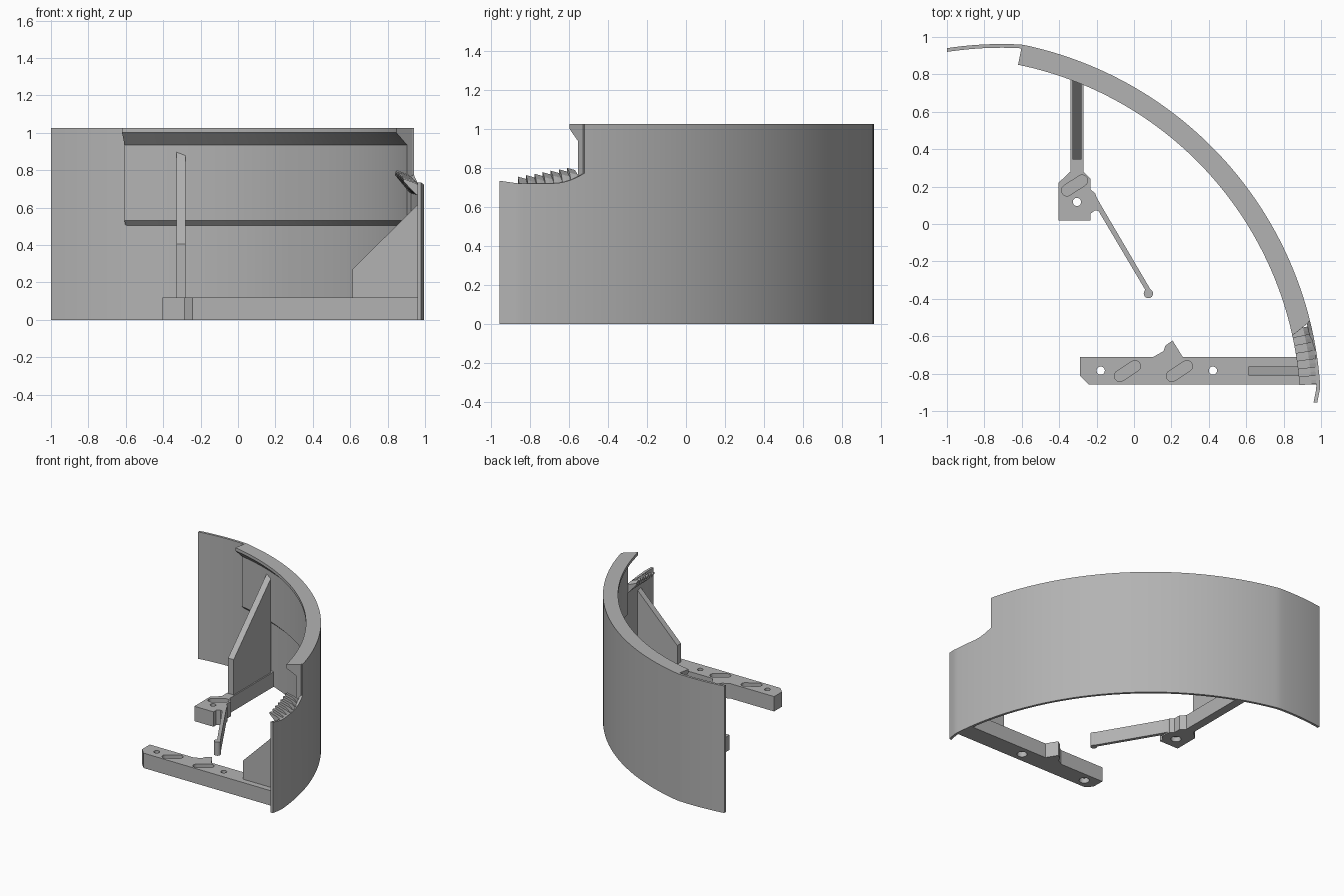
import bpy, bmesh, math
from mathutils import Vector

cube = bpy.data.objects.get("Cube")
if cube:
    bpy.data.objects.remove(cube, do_unlink=True)

grey = bpy.data.materials.new("plain_grey")
grey.use_nodes = True
COLOUR = (0.45, 0.45, 0.45, 1)
grey.diffuse_color = COLOUR
grey.node_tree.nodes["Principled BSDF"].inputs["Base Color"].default_value = COLOUR

R = 2.0        # outer wall radius, swept about (-1, -1)
SKIN = 0.02    # thin wall thickness
NOTCH = 13.9   # angle where the tall wall stops
STEP = 78.4    # angle where the inner liner stops


def make(name, bm):
    bmesh.ops.recalc_face_normals(bm, faces=bm.faces)
    mesh = bpy.data.meshes.new(name)
    bm.to_mesh(mesh)
    bm.free()
    obj = bpy.data.objects.new(name, mesh)
    obj.data.materials.append(grey)
    bpy.context.collection.objects.link(obj)
    return obj


def loft(name, rings):
    """Skin matching closed sections and cap both ends."""
    bm = bmesh.new()
    rings = [[bm.verts.new(p) for p in ring] for ring in rings]
    for a, b in zip(rings, rings[1:]):
        for i in range(len(a)):
            j = (i + 1) % len(a)
            bm.faces.new((a[i], a[j], b[j], b[i]))
    bm.faces.new(rings[0])
    bm.faces.new(rings[-1])
    return make(name, bm)


def prism(name, outline, z0, z1):
    return loft(name, [[(x, y, z) for x, y in outline] for z in (z0, z1)])


def polar(r, deg, z):
    a = math.radians(deg)
    return (r * math.cos(a) - 1, r * math.sin(a) - 1, z)


def sweep(name, start, end, steps, section):
    angles = [start + (end - start) * i / steps for i in range(steps + 1)]
    return loft(name, [[polar(*p) for p in section(a)] for a in angles])


def capsule(cx, cy, dx, dy, r, n=12):
    """Outline of a slot whose end centres sit at +-(dx, dy)."""
    base = math.atan2(dy, dx)
    pts = []
    for side, turn in ((1, -math.pi / 2), (-1, math.pi / 2)):
        for i in range(n + 1):
            a = base + turn + math.pi * i / n
            pts.append((cx + side * dx + r * math.cos(a), cy + side * dy + r * math.sin(a)))
    return pts


def disc(cx, cy, r, n=24):
    return [(cx + r * math.cos(i * math.tau / n), cy + r * math.sin(i * math.tau / n))
            for i in range(n)]


def cut(obj, outline, z0, z1):
    cutter = prism("cutter", outline, z0, z1)
    cutter.hide_render = True
    mod = obj.modifiers.new("cut", 'BOOLEAN')
    mod.operation, mod.solver, mod.object = 'DIFFERENCE', 'EXACT', cutter
    bpy.context.view_layer.objects.active = obj
    bpy.ops.object.modifier_apply(modifier="cut")
    bpy.data.objects.remove(cutter, do_unlink=True)


def drill(obj, holes, slots):
    for x, y in holes:
        cut(obj, disc(x, y, 0.022), -0.1, 0.2)
        cut(obj, disc(x, y, 0.038), -0.1, 0.04)
    for x, y in slots:
        cut(obj, capsule(x, y, 0.04, 0.026, 0.03), 0.06, 0.2)


# Thin outer wall: the tall part flattens slightly toward its far end
def tall_section(a):
    r = R - 0.06 * max(0, (a - STEP) / (90 - STEP))
    return [(r, a, 0), (r, a, 1.025), (r - SKIN, a, 1.025), (r - SKIN, a, 0)]


def low_section(a):
    r = R - 0.02 * max(0, (3.7 - a) / 2.4)
    z = 0.72 + 0.055 * max(0, (a - 9) / 5) ** 2 + 0.015 * max(0, (4 - a) / 3)
    return [(r, a, 0), (r, a, z), (r - SKIN, a, z), (r - SKIN, a, 0)]


wall = sweep("tall_wall", NOTCH, 90, 96, tall_section)
low_wall = sweep("low_wall", 1.3, NOTCH, 18, low_section)


# Inner liner with an overhanging top rim; its front end is cut on a slant
def liner_section(a):
    profile = [(1.99, 0.505), (1.98, 0.505), (1.955, 0.53), (1.955, 0.935),
               (1.89, 1.0), (1.89, 1.025), (1.99, 1.025)]
    blend = (STEP - a) / (STEP - NOTCH)
    return [(r, a - 14.5 * (R - r) * blend, z) for r, z in profile]


liner = sweep("inner_liner_and_rim", NOTCH, STEP, 80, liner_section)

# Stepped sloping lip on top of the low wall
TREADS = 7
for i in range(TREADS):
    width = 9 / TREADS
    a0 = 4.2 + i * width
    drop = 0.045 * (1 - i / (TREADS - 1))

    def tread_section(a, drop=drop, a0=a0, width=width):
        tilt = drop + 0.012 * (a - a0) / width
        return [(1.89, a, 0.80 - tilt), (1.955, a, 0.775 - tilt), (1.995, a, 0.725 - drop / 3),
                (1.985, a, 0.67), (1.96, a, 0.69 - drop / 2), (1.89, a, 0.785 - tilt)]
    sweep(f"lip_tread_{i + 1}", a0, a0 + width, 2, tread_section)

# Front mounting bar with a pointer, holes and slots
bar = prism("front_bar", [
    (-0.29, -0.71), (-0.29, -0.81), (-0.243, -0.858), (0.975, -0.858), (0.965, -0.71),
    (0.26, -0.71), (0.206, -0.623), (0.168, -0.65), (0.158, -0.68), (0.104, -0.71)], 0, 0.12)
drill(bar, [(-0.178, -0.784), (0.422, -0.784)], [(-0.035, -0.786), (0.243, -0.786)])

# Rear mounting block with its strip running to the wall
block = prism("rear_block", [
    (-0.404, 0.02), (-0.233, 0.02), (-0.233, 0.055), (-0.205, 0.075), (-0.2, 0.13),
    (-0.206, 0.163), (-0.233, 0.185), (-0.233, 0.243), (-0.27, 0.28), (-0.27, 0.845),
    (-0.34, 0.868), (-0.34, 0.28), (-0.404, 0.22)], 0, 0.12)
drill(block, [(-0.305, 0.118)], [(-0.318, 0.206)])

# Thin tapered arm with a round tip
prism("arm", [(-0.203, 0.15), (-0.215, 0.075), (-0.19, 0.07), (0.066, -0.362),
              (0.088, -0.35), (-0.185, 0.115)], 0.01, 0.12)
tip = prism("arm_tip", disc(0.077, -0.372, 0.025), 0.01, 0.12)

# Upright triangular ribs bracing the bar and the block
loft("front_rib", [[(x, y, z) for x, z in ((0.612, 0.1), (0.612, 0.27), (0.97, 0.625), (0.97, 0.1))]
                   for y in (-0.81, -0.763)])
loft("rear_rib", [[(x, y, z) for y, z in ((0.345, 0.1), (0.345, 0.405), (end, end + 0.06), (end, 0.1))]
                  for x, end in ((-0.33, 0.838), (-0.28, 0.82))])

# Smooth the curved parts only
for obj in (wall, low_wall, liner, tip, bar, block):
    bpy.ops.object.select_all(action='DESELECT')
    obj.select_set(True)
    bpy.context.view_layer.objects.active = obj
    bpy.ops.object.shade_smooth_by_angle(angle=math.radians(25))
